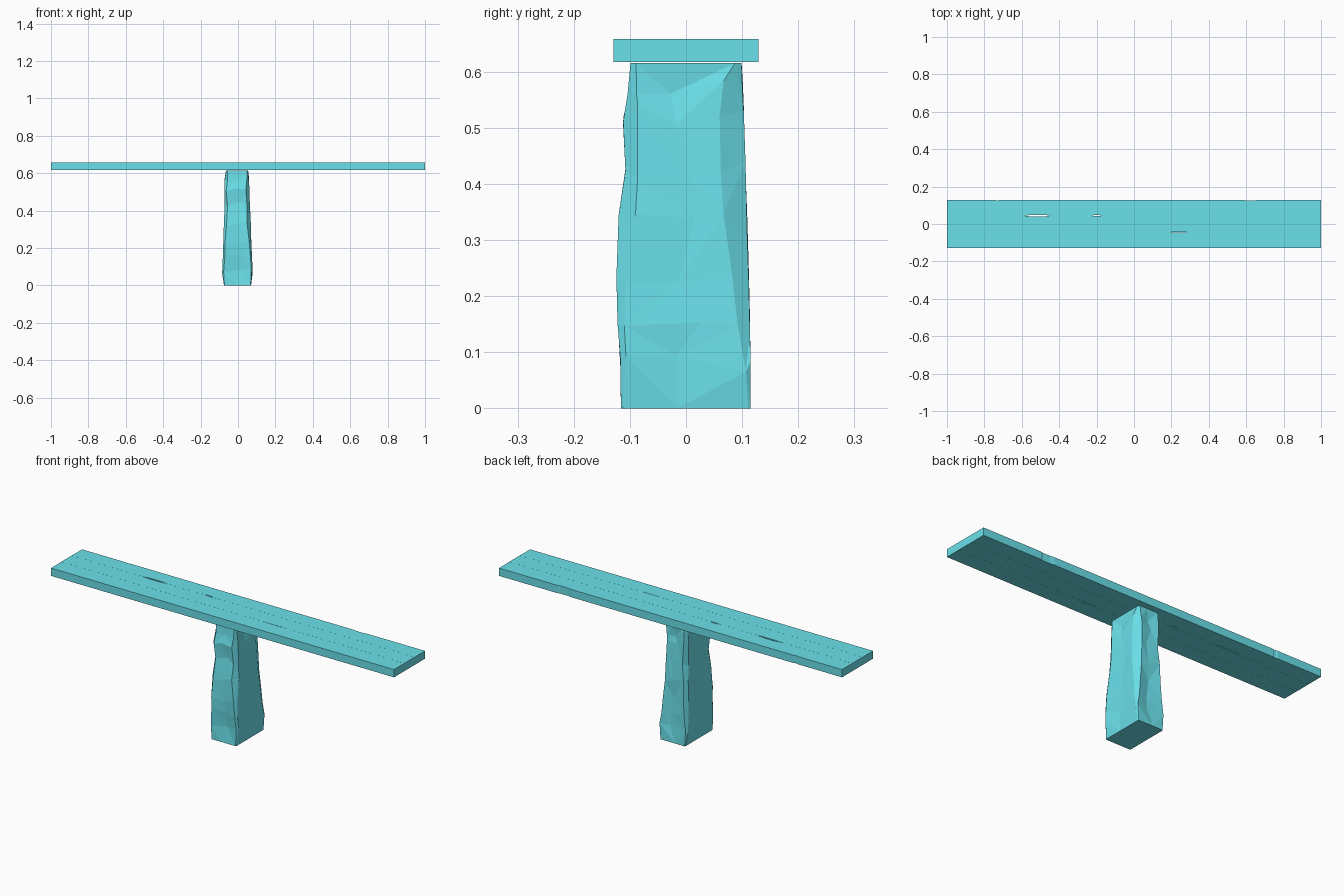
import bpy, bmesh, random

if "Cube" in bpy.data.objects:
    bpy.data.objects.remove(bpy.data.objects["Cube"])

random.seed(4)

teal = bpy.data.materials.new("teal")
teal.diffuse_color = (0.147, 0.75, 0.83, 1)
teal.use_nodes = True
teal.node_tree.nodes["Principled BSDF"].inputs["Base Color"].default_value = teal.diffuse_color


def finish(name, bm):
    bmesh.ops.recalc_face_normals(bm, faces=bm.faces)
    mesh = bpy.data.meshes.new(name)
    bm.to_mesh(mesh)
    bm.free()
    mesh.materials.append(teal)
    obj = bpy.data.objects.new(name, mesh)
    bpy.context.collection.objects.link(obj)
    return obj


def plank(name, y0, y1, low_chips=(), high_chips=()):
    """Board extruded from an outline; chips are (x, half length, depth)."""
    outline = [(-1, y0)]
    for x, half, d in sorted(low_chips):
        outline += [(x - half, y0), (x - half * 0.4, y0 + d),
                    (x + half * 0.7, y0 + d * 0.8), (x + half, y0)]
    outline += [(1, y0), (1, y1)]
    for x, half, d in sorted(high_chips, reverse=True):
        outline += [(x + half, y1), (x + half * 0.6, y1 - d),
                    (x - half * 0.5, y1 - d * 0.8), (x - half, y1)]
    outline.append((-1, y1))
    bm = bmesh.new()
    face = bm.faces.new([bm.verts.new((x, y, 0.617)) for x, y in outline])
    ext = bmesh.ops.extrude_face_region(bm, geom=[face])
    top = [v for v in ext["geom"] if isinstance(v, bmesh.types.BMVert)]
    bmesh.ops.translate(bm, verts=top, vec=(0, 0, 0.041))
    finish(name, bm)


# Seat: three boards with worn edges
plank("front_plank", -0.129, -0.0432, high_chips=[(0.235, 0.06, 0.0015)])
plank("middle_plank", -0.0428, 0.0428, high_chips=[(-0.52, 0.07, 0.002)])
plank("back_plank", 0.0432, 0.129,
      low_chips=[(-0.52, 0.07, 0.006), (-0.2, 0.025, 0.006)],
      high_chips=[(-0.73, 0.012, 0.003), (0.62, 0.04, 0.004)])

# Support: rough-hewn stone; z, x left/right, y front/back,
# then corner cuts: front-left, front-right, back-right, back-left
levels = [
    (0.000, -0.075, 0.070, -0.116, 0.115, .004, .004, .004, .004),
    (0.080, -0.085, 0.078, -0.117, 0.115, .012, .010, .008, .010),
    (0.150, -0.081, 0.075, -0.122, 0.114, .016, .012, .022, .018),
    (0.230, -0.079, 0.071, -0.124, 0.112, .014, .016, .030, .022),
    (0.330, -0.075, 0.068, -0.120, 0.109, .018, .030, .042, .020),
    (0.430, -0.071, 0.064, -0.108, 0.106, .022, .022, .044, .026),
    (0.520, -0.073, 0.060, -0.112, 0.103, .014, .026, .043, .020),
    (0.570, -0.071, 0.058, -0.104, 0.101, .020, .016, .034, .018),
    (0.615, -0.064, 0.054, -0.099, 0.099, .010, .010, .012, .010),
]
bm = bmesh.new()
rings = []
for i, (z, xl, xr, yf, yb, fl, fr, br, bl) in enumerate(levels):
    end = i in (0, len(levels) - 1)
    ym = random.uniform(-0.03, 0.03)
    xm = random.uniform(-0.02, 0.02)
    dent = [0 if end else random.uniform(0, 0.010) for _ in range(4)]
    pts = [(xl + fl * .7, yf), (xm, yf + dent[0]), (xr - fr * .7, yf),
           (xr, yf + fr), (xr - dent[1], ym), (xr, yb - br),
           (xr - br * .5, yb), (xm, yb - dent[2]), (xl + bl * .7, yb),
           (xl, yb - bl), (xl + dent[3], ym), (xl, yf + fl)]
    j = 0 if end else 0.018
    rings.append([bm.verts.new((x, y, z + random.uniform(-j, j))) for x, y in pts])
for a, b in zip(rings, rings[1:]):
    for k in range(len(a)):
        n = (k + 1) % len(a)
        if random.random() < 0.5:
            bm.faces.new((a[k], a[n], b[n]))
            bm.faces.new((a[k], b[n], b[k]))
        else:
            bm.faces.new((a[k], a[n], b[k]))
            bm.faces.new((a[n], b[n], b[k]))
bm.faces.new(rings[0])
bm.faces.new(rings[-1])
finish("stone_support", bm)
